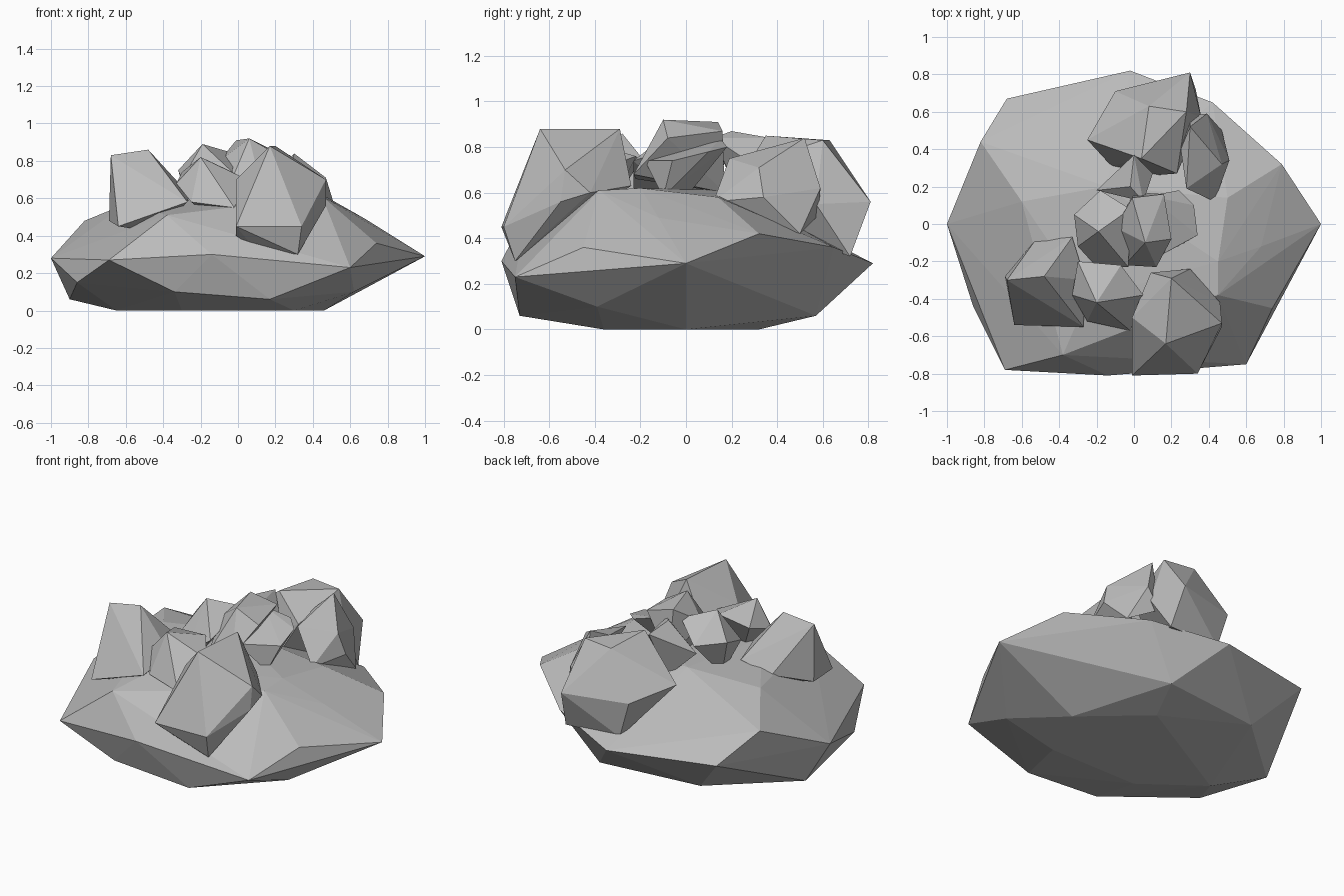
import bpy, bmesh

stone = bpy.data.materials.new("grey stone")
stone.diffuse_color = (0.5, 0.5, 0.5, 1)


def rock(name, points):
    """Faceted stone: convex hull around a few corner points."""
    bm = bmesh.new()
    for p in points:
        bm.verts.new(p)
    res = bmesh.ops.convex_hull(bm, input=bm.verts[:])
    junk = {v for v in res["geom_interior"] + res["geom_unused"]
            if isinstance(v, bmesh.types.BMVert)}
    bmesh.ops.delete(bm, geom=list(junk), context='VERTS')
    bmesh.ops.recalc_face_normals(bm, faces=bm.faces[:])
    me = bpy.data.meshes.new(name)
    bm.to_mesh(me)
    bm.free()
    me.materials.append(stone)
    ob = bpy.data.objects.new(name, me)
    bpy.context.collection.objects.link(ob)


# wide base boulder: rim, underside, then top
rock("base_boulder", [
    (1, 0, .29), (.79, .32, .42), (.42, .65, .36), (-.02, .82, .29),
    (-.68, .67, .31), (-.82, .44, .48), (-1, 0, .28), (-.86, -.44, .15),
    (-.69, -.78, .27), (-.14, -.81, .30), (.6, -.75, .23), (.74, -.45, .36),
    (-.9, .1, .06), (-.34, -.74, .10), (.17, -.73, .06), (.62, -.39, .10),
    (.2, .57, .06), (-.45, .5, .06), (-.65, -.1, 0), (-.3, -.36, 0),
    (.3, -.36, 0), (.46, 0, 0), (.1, .32, 0),
    (-.38, -.7, .51), (-.25, -.4, .59), (.45, -.38, .61), (.45, -.2, .62),
    (.5, .14, .58), (.68, -.12, .49), (-.6, .12, .57), (-.15, .2, .61)])

# large front stone
rock("front_stone", [
    (.17, -.64, .88), (.2, -.29, .88), (-.01, -.81, .45), (.34, -.8, .45),
    (.47, -.53, .70), (.46, -.42, .60), (.32, -.75, .30), (.09, -.7, .33),
    (-.01, -.5, .70), (.09, -.26, .68), (.30, -.24, .63), (-.01, -.74, .40),
    (.47, -.55, .56)])

# left stone
rock("left_stone", [
    (-.68, -.3, .83), (-.48, -.28, .86), (-.64, -.54, .45), (-.27, -.55, .58),
    (-.26, -.3, .62), (-.33, -.07, .6), (-.53, -.09, .55), (-.69, -.28, .48),
    (-.45, -.3, .42)])

# small stone between them
rock("middle_stone", [
    (-.2, -.42, .82), (-.3, -.2, .74), (-.33, -.38, .68), (-.25, -.52, .58),
    (-.02, -.57, .55), (.05, -.38, .70), (-.07, -.22, .76), (-.15, -.35, .5)])

# large back stone
rock("back_stone", [
    (.3, .81, .56), (.33, .72, .32), (-.03, .7, .33), (-.1, .71, .56),
    (-.25, .45, .62), (.08, .63, .83), (.04, .35, .85), (.28, .6, .83),
    (.23, .27, .72), (-.12, .31, .54), (.36, .57, .55), (.1, .26, .5)])

# right back stone
rock("right_stone", [
    (.3, .52, .84), (.39, .59, .62), (.51, .34, .58), (.43, .12, .56),
    (.47, .32, .71), (.28, .19, .75), (.25, .4, .78), (.47, .5, .42),
    (.3, .58, .5)])

# cluster of centre chips
rock("centre_chip_left", [
    (-.19, -.04, .89), (-.32, .05, .75), (-.3, -.12, .70), (-.2, -.23, .62),
    (-.03, -.23, .74), (-.02, .08, .84), (-.18, .18, .74), (-.25, 0, .52)])
rock("centre_chip_top", [
    (-.01, .14, .91), (.06, -.1, .92), (.16, .16, .87), (.2, -.08, .84),
    (-.1, -.02, .80), (-.05, -.22, .66), (.12, -.23, .68), (0, .17, .6)])
rock("centre_chip_right", [
    (.34, -.06, .74), (.32, .1, .78), (.24, .18, .80), (.12, -.18, .74),
    (.08, .15, .84), (.27, -.1, .58), (.1, 0, .58)])
rock("centre_chip_back", [
    (-.2, .18, .70), (0, .37, .84), (-.02, .2, .87), (.1, .27, .74),
    (.05, .12, .84), (-.05, .25, .55)])
